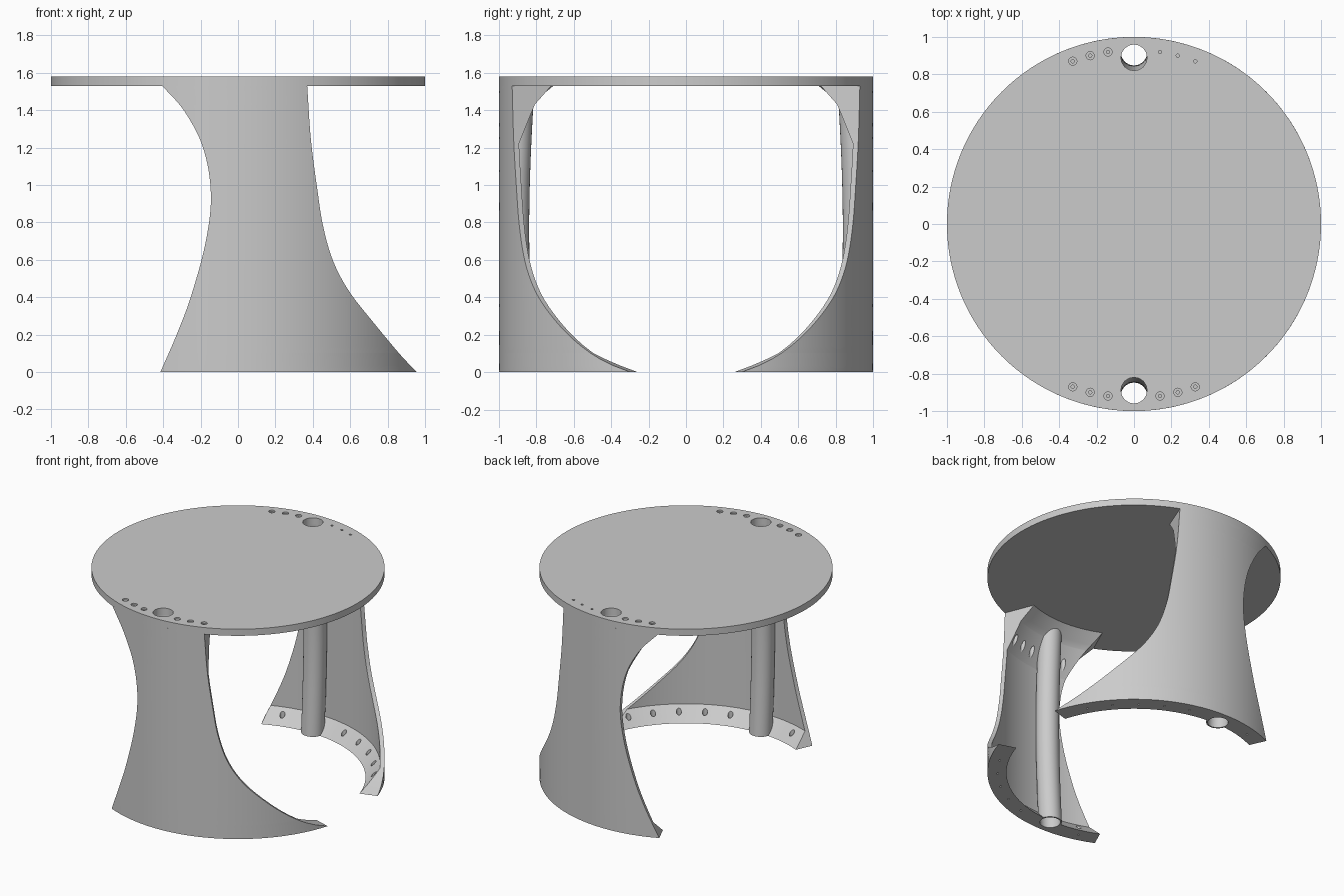
import bpy, bmesh, math
from math import sin, cos, pi, radians, asin

cube = bpy.data.objects.get("Cube")
if cube:
    bpy.data.objects.remove(cube, do_unlink=True)

grey = bpy.data.materials.new("plain_grey")
grey.use_nodes = True
grey.diffuse_color = (0.6, 0.6, 0.6, 1)
grey.node_tree.nodes["Principled BSDF"].inputs["Base Color"].default_value = (0.6, 0.6, 0.6, 1)

UNDER, TOP = 1.53, 1.58          # table top faces
BOLT_R = 0.93                    # bolt circle


def to_object(name, bm):
    bmesh.ops.recalc_face_normals(bm, faces=bm.faces)
    mesh = bpy.data.meshes.new(name)
    bm.to_mesh(mesh)
    bm.free()
    obj = bpy.data.objects.new(name, mesh)
    bpy.context.collection.objects.link(obj)
    mesh.materials.append(grey)
    return obj


def skin(name, rings, wrap=False):
    """Loft closed rings of equal length; cap the ends or wrap round."""
    bm = bmesh.new()
    rows = [[bm.verts.new(p) for p in ring] for ring in rings]
    pairs = list(zip(rows, rows[1:])) + ([(rows[-1], rows[0])] if wrap else [])
    for a, b in pairs:
        for i in range(len(a)):
            bm.faces.new((a[i - 1], a[i], b[i], b[i - 1]))
    if not wrap:
        bm.faces.new(rows[0])
        bm.faces.new(rows[-1])
    return to_object(name, bm)


def drills(name, holes):
    """Upright cylinders given as (x, y, radius, bottom, top)."""
    bm = bmesh.new()
    for x, y, r, z0, z1 in holes:
        made = bmesh.ops.create_cone(bm, cap_ends=True, segments=16, radius1=r,
                                     radius2=r, depth=z1 - z0)
        bmesh.ops.translate(bm, verts=made["verts"], vec=(x, y, (z0 + z1) / 2))
    return to_object(name, bm)


def cut(obj, cutters):
    """Subtract the cutters, bake the result and drop the cutters."""
    for c in cutters:
        c.hide_render = True
        mod = obj.modifiers.new("cut", "BOOLEAN")
        mod.operation, mod.solver, mod.object = "DIFFERENCE", "EXACT", c
    deps = bpy.context.evaluated_depsgraph_get()
    mesh = bpy.data.meshes.new_from_object(obj.evaluated_get(deps))
    obj.modifiers.clear()
    obj.data = mesh
    for c in cutters:
        bpy.data.objects.remove(c, do_unlink=True)


def linear(points, z):
    for (z0, a), (z1, b) in zip(points, points[1:]):
        if z <= z1:
            return a + (b - a) * (z - z0) / (z1 - z0)
    return points[-1][1]


def smooth(points, z):
    """Hermite curve through (z, value) points."""
    def slope(i):
        a, b = points[max(i - 1, 0)], points[min(i + 1, len(points) - 1)]
        return (b[1] - a[1]) / (b[0] - a[0])
    for i in range(len(points) - 1):
        (z0, a), (z1, b) = points[i], points[i + 1]
        if z <= z1:
            h = z1 - z0
            t = (z - z0) / h
            return ((2 * t**3 - 3 * t**2 + 1) * a + (t**3 - 2 * t**2 + t) * h * slope(i)
                    + (3 * t**2 - 2 * t**3) * b + (t**3 - t**2) * h * slope(i + 1))
    return points[-1][1]


# Leg outline: both side edges, and the inner radius with foot and head wedges
NARROW = [(0, -.415), (.2, -.328), (.4, -.253), (.7, -.172), (.95, -.145),
          (1.2, -.187), (1.4, -.29), (UNDER, -.405)]
WIDE = [(0, .955), (.09, .87), (.27, .72), (.43, .595), (.59, .51), (.78, .455),
        (.97, .425), (1.24, .39), (UNDER, .37)]
INNER = [(0, .87), (.1, .97), (1.22, .97), (1.43, .872), (UNDER, .775)]
HEIGHTS = sorted({round(UNDER * i / 44, 4) for i in range(45)} | {.1, 1.22, 1.43})


def polar(r, angle, side):
    return r * sin(angle), side * r * cos(angle)


def leg_ring(z, side, steps=32):
    a0, a1 = asin(smooth(NARROW, z)), asin(smooth(WIDE, z))
    angles = [a0 + (a1 - a0) * i / steps for i in range(steps + 1)]
    r = linear(INNER, z)
    return ([(*polar(1, a, side), z) for a in angles]
            + [(*polar(r, a, side), z) for a in reversed(angles)])


def pipe_rings(r, z0, z1, side, count=24, seg=32):
    rings = []
    for i in range(count + 1):
        z = z0 + (z1 - z0) * i / count
        y = side * (0.89 + 0.028 * sin(pi * z / UNDER))
        rings.append([(r * cos(2 * pi * k / seg), y + r * sin(2 * pi * k / seg), z)
                      for k in range(seg)])
    return rings


head_bolts = [radians(s * a) for s in (-1, 1) for a in (8.6, 14.6, 20.6)]
foot_bolts = [radians(a) for a in (-16, 16, 27, 38, 49, 60)]
parts = []

for label, side in (("front", -1), ("back", 1)):
    # Curved shell leg with bolt pockets and a channel for the pipe
    leg = skin(label + "_leg", [leg_ring(z, side) for z in HEIGHTS])
    pockets = [(*polar(BOLT_R, a, side), .018, .02, .2) for a in foot_bolts]
    pockets += [(*polar(BOLT_R, a, side), .018, 1.2, 1.5)
                for a in head_bolts if a > radians(-10)]
    pins = [(*polar(BOLT_R, a, side), .007, -.1, .1) for a in foot_bolts]
    cut(leg, [skin("channel_cutter", pipe_rings(.075, -.05, 1.6, side)),
              drills("pocket_cutter", pockets), drills("pin_cutter", pins)])
    # Bowed cable pipe behind the leg
    outer = pipe_rings(.08, 0, UNDER, side)
    inner = pipe_rings(.07, 0, UNDER, side)
    parts += [leg, skin(label + "_cable_pipe", outer + inner[::-1], wrap=True)]

# Round table top with cable holes and countersunk bolt holes
bm = bmesh.new()
bmesh.ops.create_cone(bm, cap_ends=True, segments=128, radius1=1, radius2=1,
                      depth=TOP - UNDER)
bmesh.ops.translate(bm, verts=bm.verts, vec=(0, 0, (TOP + UNDER) / 2))
table_top = to_object("table_top", bm)
both = [(a, s) for s in (-1, 1) for a in head_bolts]
sinks = [(*polar(BOLT_R, a, s), .022, TOP - .012, 1.7)
         for a, s in both if s < 0 or a < 0]
cut(table_top, [
    drills("cable_cutter", [(0, s * .89, .07, 1.4, 1.7) for s in (-1, 1)]),
    drills("sink_cutter", sinks),
    drills("pin_cutter", [(*polar(BOLT_R, a, s), .009, 1.4, 1.7) for a, s in both])])
parts.append(table_top)

# Smooth shading with sharp edges kept
bpy.ops.object.select_all(action="DESELECT")
for obj in parts:
    obj.select_set(True)
bpy.context.view_layer.objects.active = parts[0]
bpy.ops.object.shade_smooth_by_angle(angle=radians(25))
